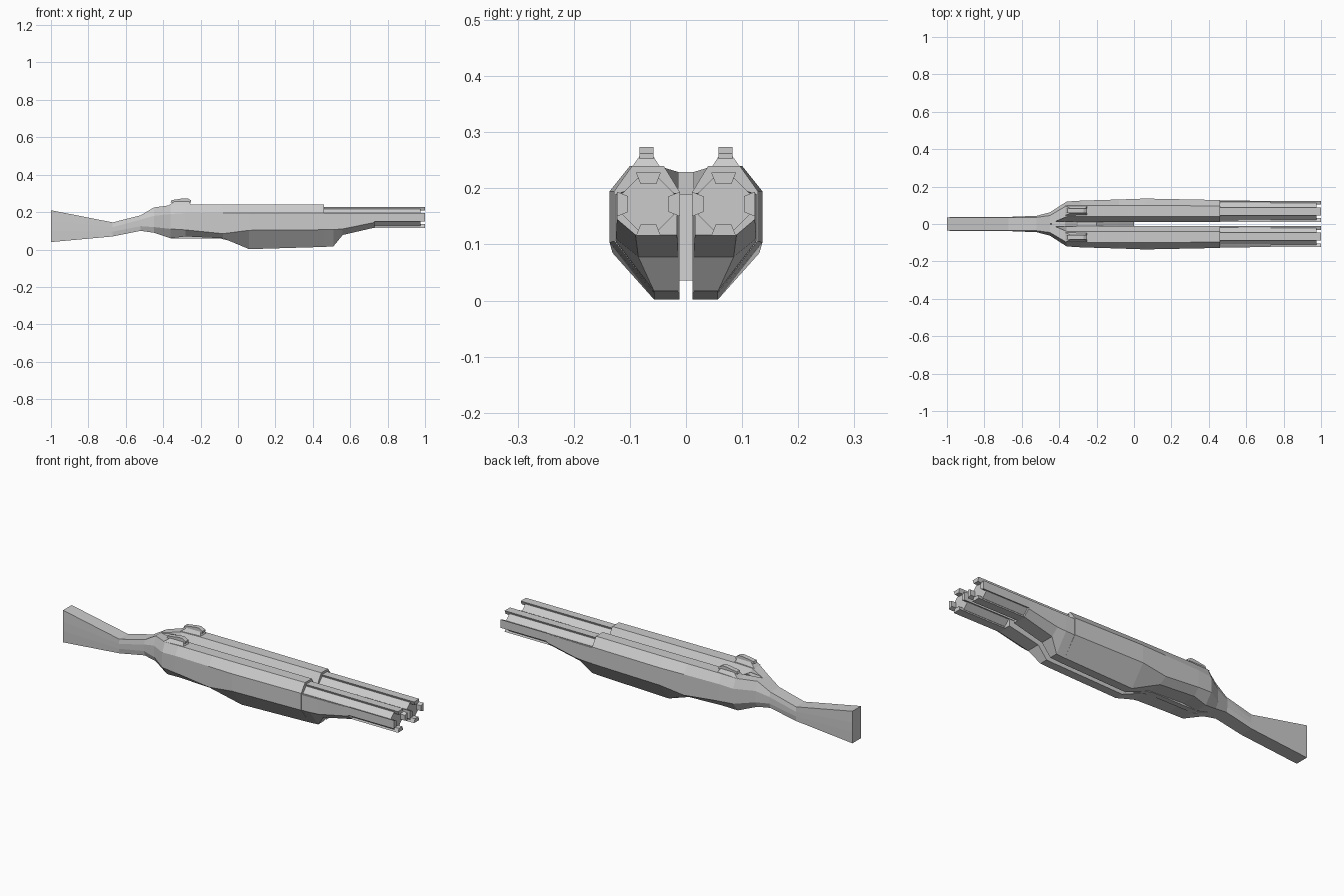
import bpy, bmesh, math

if "Cube" in bpy.data.objects:
    bpy.data.objects.remove(bpy.data.objects["Cube"])


def finish(name, bm, mirror=True):
    bmesh.ops.recalc_face_normals(bm, faces=bm.faces)
    me = bpy.data.meshes.new(name)
    bm.to_mesh(me)
    bm.free()
    ob = bpy.data.objects.new(name, me)
    bpy.context.collection.objects.link(ob)
    if mirror:
        m = ob.modifiers.new("Mirror", 'MIRROR')
        m.use_axis = (False, True, False)
    return ob


def bridge(bm, rings):
    """Skin a list of equal-length point rings and cap both ends."""
    vs = [[bm.verts.new(p) for p in r] for r in rings]
    n = len(vs[0])
    for a, b in zip(vs, vs[1:]):
        for i in range(n):
            j = (i + 1) % n
            bm.faces.new((a[i], a[j], b[j], b[i]))
    bm.faces.new(vs[0])
    bm.faces.new(vs[-1])


def shell(name, stations):
    """Half body: x, inner y, top y, outer y, bottom y, top z, shoulder z, low z, bottom z."""
    bm = bmesh.new()
    bridge(bm, [[(x, yi * 3.3, zt), (x, yt, zt), (x, yo, zm), (x, yo, zl),
                 (x, yb, zb), (x, yi, zb), (x, yi, zl), (x, yi, zm)]
                for x, yi, yt, yo, yb, zt, zm, zl, zb in stations])
    # open the faces on the symmetry plane so the halves join
    seam = [f for f in bm.faces if all(abs(v.co.y) < 1e-5 for v in f.verts)]
    bmesh.ops.delete(bm, geom=seam, context='FACES')
    return finish(name, bm)


def prism_x(name, pts, x0, x1):
    bm = bmesh.new()
    bridge(bm, [[(x, y, z) for y, z in pts] for x in (x0, x1)])
    return finish(name, bm)


def prism_y(name, pts, y0, y1, mirror=True):
    bm = bmesh.new()
    bridge(bm, [[(x, y, z) for x, z in pts] for y in (y0, y1)])
    return finish(name, bm, mirror)


# Stock flowing into the twin receiver
shell("stock_and_receiver", [
    (-1.00, 0, .036, .036, .036, .210, .15, .10, .040),
    (-.67, 0, .036, .038, .036, .145, .12, .095, .070),
    (-.52, 0, .036, .044, .038, .183, .16, .125, .100),
    (-.45, 0, .045, .062, .045, .225, .18, .120, .090),
    (-.36, .012, .098, .120, .080, .237, .19, .110, .060),
    (-.28, .012, .100, .125, .095, .240, .195, .105, .070),
    (-.08, .012, .100, .131, .090, .240, .195, .085, .060),
    (.06, .012, .100, .136, .057, .240, .195, .103, .002),
    (.46, .012, .096, .128, .057, .240, .195, .106, .014)])

# Lower fore-end tapering into the barrels
shell("fore_end", [
    (.46, .013, .10, .126, .057, .198, .190, .106, .014),
    (.51, .013, .10, .126, .057, .198, .190, .107, .017),
    (.56, .013, .10, .125, .085, .198, .190, .110, .078),
    (.73, .016, .10, .123, .090, .196, .190, .145, .117)])

# Web joining the two receivers behind the gap
prism_y("center_web", [(-.44, .222), (-.37, .229), (-.30, .19), (-.20, .19),
                       (-.08, .10), (0, .036), (-.10, .06), (-.36, .06), (-.44, .10)],
        -.014, .014, mirror=False)

# Barrel cores, recessed behind the ribs
CY, CZ = .067, .172
r = .046 / math.cos(math.pi / 8)
octagon = [(CY + r * math.cos(math.pi * (i + .5) / 4), CZ + r * math.sin(math.pi * (i + .5) / 4))
           for i in range(8)]
prism_x("barrel_core", octagon, .44, .975)

# Four long ribs around each barrel, projecting as prongs at the muzzle
for k in range(4):
    a = k * math.pi / 2
    c, s = math.cos(a), math.sin(a)
    rib = [(.036, -.014), (.056, -.022), (.056, .022), (.036, .014)]
    prism_x("barrel_rib", [(CY + u * c - v * s, CZ + u * s + v * c) for u, v in rib], .44, 1.0)

# Raised hammers on top of the receiver
bm = bmesh.new()
bridge(bm, [[(-.37, .045, .236), (-.37, .098, .236), (-.25, .098, .236), (-.25, .045, .236)],
            [(-.34, .058, .257), (-.34, .083, .257), (-.26, .083, .257), (-.26, .058, .257)]])
finish("hammer_base", bm)
prism_y("hammer", [(-.36, .252), (-.355, .264), (-.29, .274), (-.27, .274),
                   (-.25, .262), (-.25, .252)], .058, .083)
